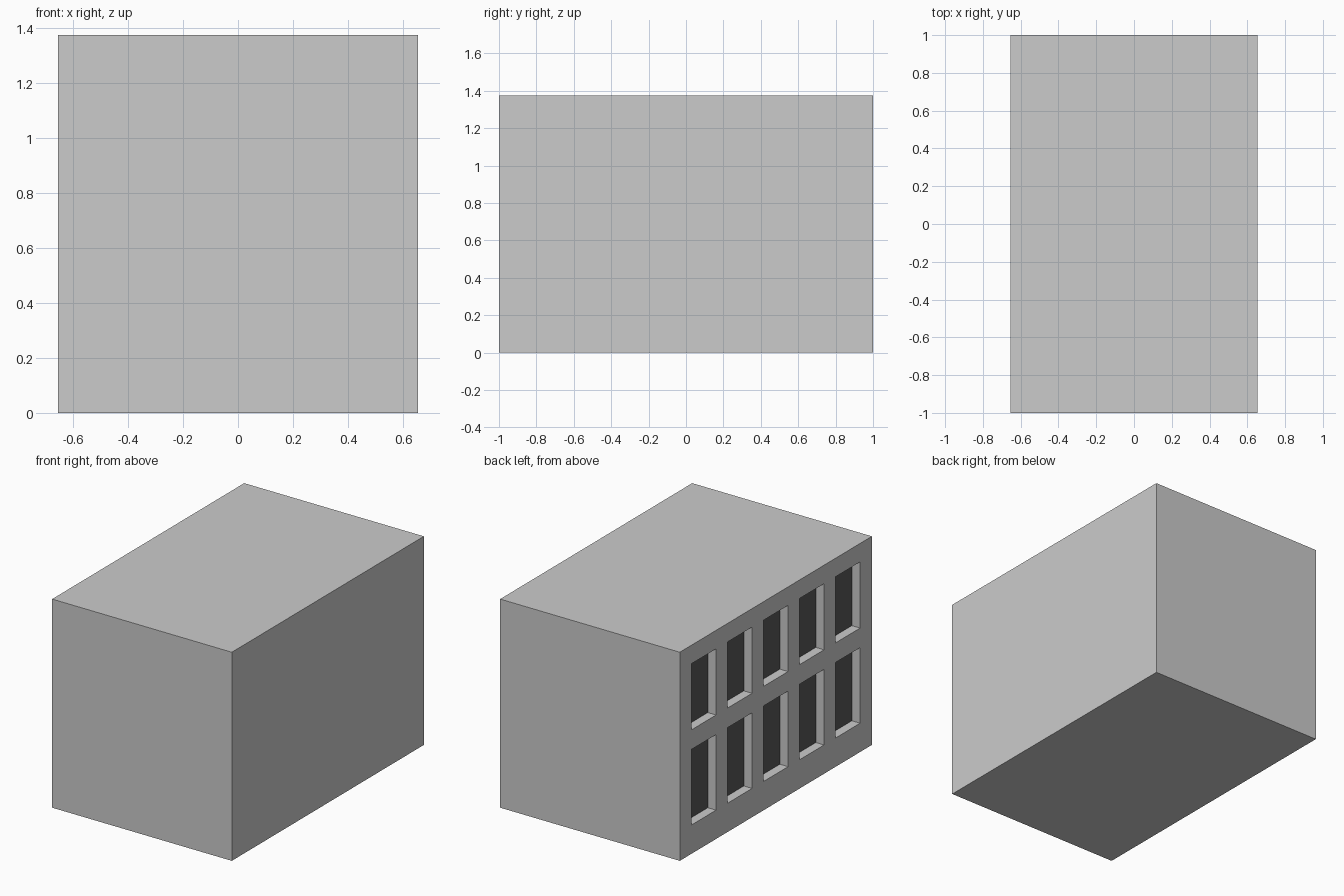
import bpy, bmesh
from mathutils import Matrix, Vector

if "Cube" in bpy.data.objects:
    bpy.data.objects.remove(bpy.data.objects["Cube"])

W, D, H = 1.31, 2.0, 1.375
RECESS = 0.06
COLS = [i * 0.375 for i in range(-2, 3)]   # window column centres along y
HALF = 0.1275                              # half window width
ROWS = [(0.19, 0.688), (0.817, 1.253)]     # window rows: sill and head heights


def material(name, value):
    m = bpy.data.materials.new(name)
    m.diffuse_color = (value, value, value, 1)
    m.use_nodes = True
    m.node_tree.nodes["Principled BSDF"].inputs["Base Color"].default_value = m.diffuse_color
    return m


# Building block standing on the ground
bm = bmesh.new()
bmesh.ops.create_cube(bm, size=1, matrix=Matrix.Translation((0, 0, H / 2)) @ Matrix.Diagonal((W, D, H, 1)))


def cut(co, no):
    bmesh.ops.bisect_plane(bm, geom=bm.verts[:] + bm.edges[:] + bm.faces[:],
                           plane_co=Vector(co), plane_no=Vector(no), dist=1e-5)


# Slice along the window edges
for c in COLS:
    for s in (-HALF, HALF):
        cut((0, c + s, 0), (0, 1, 0))
for row in ROWS:
    for z in row:
        cut((0, 0, z), (0, 0, 1))


def is_window(f):
    c = f.calc_center_median()
    return (f.normal.x < -0.9
            and any(abs(c.y - y) < HALF for y in COLS)
            and any(a < c.z < b for a, b in ROWS))


# Push the windows on the left wall inwards and darken their panes
bm.normal_update()
panes = [f for f in bm.faces if is_window(f)]
bmesh.ops.inset_individual(bm, faces=panes, thickness=0, depth=-RECESS)
bm.normal_update()
for f in bm.faces:
    c = f.calc_center_median()
    f.material_index = int(f.normal.x < -0.9 and c.x > -W / 2 + RECESS / 2)

mesh = bpy.data.meshes.new("building")
bm.to_mesh(mesh)
bm.free()
mesh.materials.append(material("light grey wall", 0.6))
mesh.materials.append(material("dark window", 0.1))
obj = bpy.data.objects.new("building", mesh)
bpy.context.collection.objects.link(obj)
